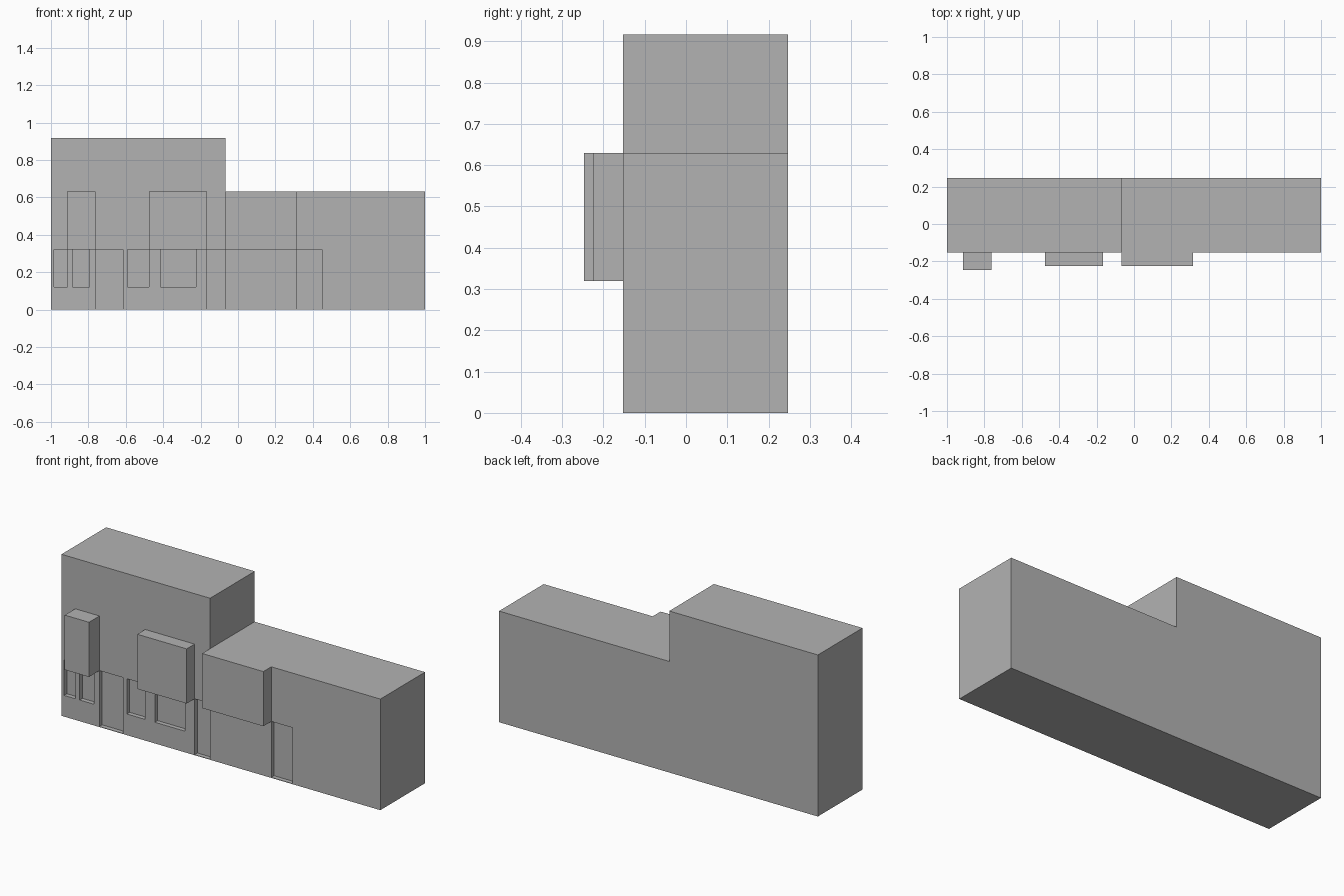
import bpy
import bmesh
from mathutils import Vector

cube = bpy.data.objects.get("Cube")
if cube:
    bpy.data.objects.remove(cube, do_unlink=True)

FRONT, BACK = -0.153, 0.247
LEDGE, LOW, HIGH = 0.32, 0.63, 0.916
STEP, DEPTH = -0.068, 0.025

# One plain grey for the whole building
grey = bpy.data.materials.new("plain grey")
grey.use_nodes = True
colour = (0.45, 0.45, 0.45, 1)
grey.diffuse_color = colour
grey.node_tree.nodes["Principled BSDF"].inputs["Base Color"].default_value = colour


def extrude_profile(name, points, y0, y1):
    """Extrude an x-z outline from y0 to y1."""
    bm = bmesh.new()
    face = bm.faces.new([bm.verts.new((x, y0, z)) for x, z in points])
    out = bmesh.ops.extrude_face_region(bm, geom=[face])
    moved = [v for v in out["geom"] if isinstance(v, bmesh.types.BMVert)]
    bmesh.ops.translate(bm, verts=moved, vec=Vector((0, y1 - y0, 0)))
    bmesh.ops.recalc_face_normals(bm, faces=bm.faces)
    mesh = bpy.data.meshes.new(name)
    bm.to_mesh(mesh)
    bm.free()
    mesh.materials.append(grey)
    obj = bpy.data.objects.new(name, mesh)
    bpy.context.collection.objects.link(obj)
    return obj


def box(name, x0, x1, z0, z1, y0, y1):
    return extrude_profile(name, [(x0, z0), (x1, z0), (x1, z1), (x0, z1)], y0, y1)


# Stepped main block
walls = extrude_profile("building_walls", [
    (-1, 0), (1, 0), (1, LOW), (STEP, LOW), (STEP, HIGH), (-1, HIGH)], FRONT, BACK)

# Projecting upper bays
for name, x0, x1, y in [("narrow_bay", -0.914, -0.762, -0.247),
                        ("middle_bay", -0.475, -0.165, -0.224),
                        ("wide_bay", STEP, 0.316, -0.224)]:
    box(name, x0, x1, LEDGE, LOW, y, FRONT)

# Window and door recesses cut into the front
WINDOWS = [(-0.984, -0.912), (-0.886, -0.795), (-0.59, -0.475), (-0.415, -0.225)]
DOORS = [(-0.762, -0.614), (-0.165, STEP), (0.316, 0.45)]
openings = [("window", *w, 0.12) for w in WINDOWS] + [("door", *d, 0.003) for d in DOORS]
for i, (kind, x0, x1, z0) in enumerate(openings):
    cutter = box(f"{kind}_cutter_{i}", x0, x1, z0, LEDGE, FRONT - 0.05, FRONT + DEPTH)
    cutter.hide_render = True
    cutter.hide_set(True)
    cut = walls.modifiers.new(f"{kind}_recess", "BOOLEAN")
    cut.operation = "DIFFERENCE"
    cut.solver = "EXACT"
    cut.object = cutter
